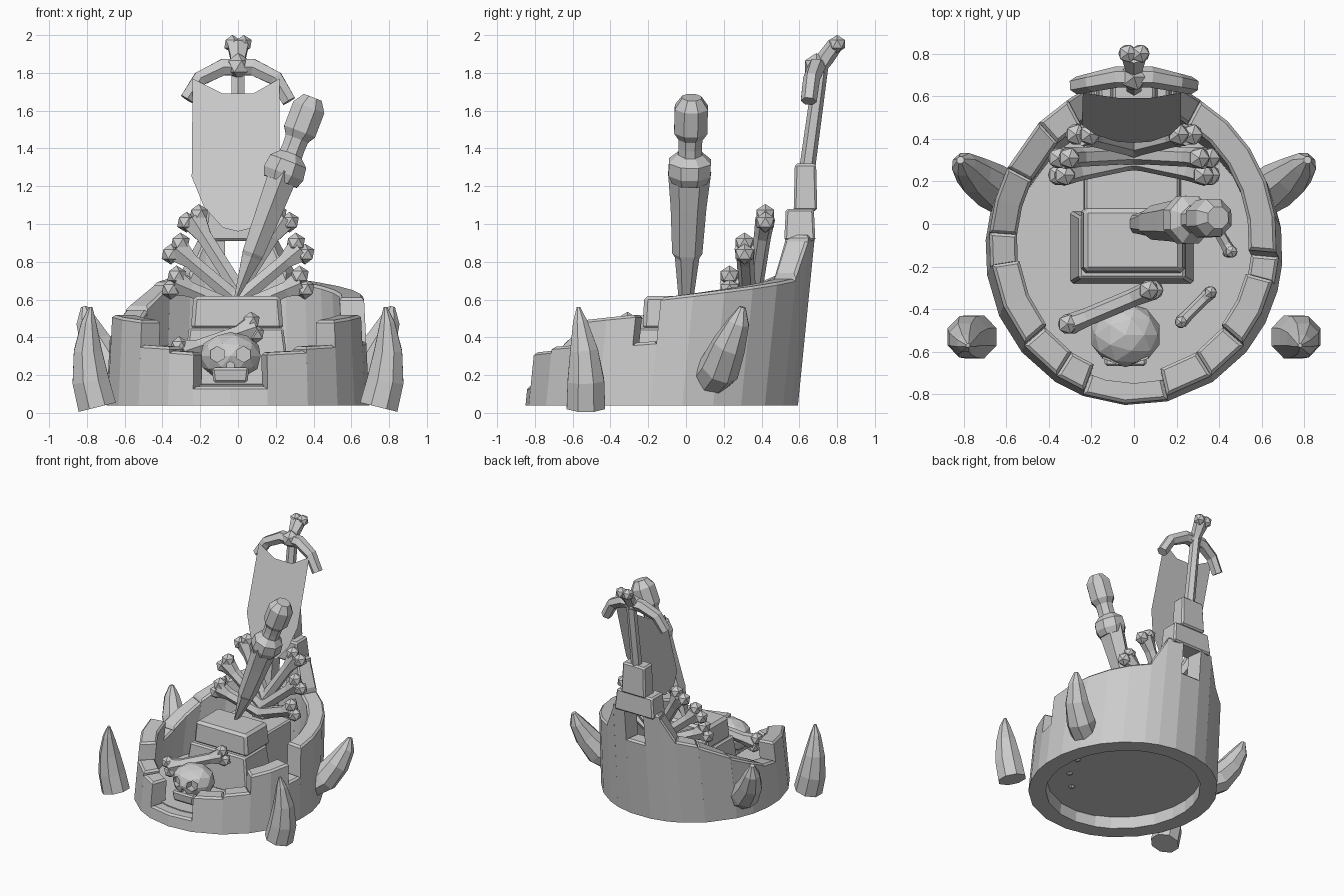
import bpy, bmesh, math
from mathutils import Vector, Matrix

cube = bpy.data.objects.get("Cube")
if cube:
    bpy.data.objects.remove(cube, do_unlink=True)

stone = bpy.data.materials.new("plain grey")
stone.use_nodes = True
stone.diffuse_color = (0.6, 0.6, 0.6, 1)
stone.node_tree.nodes["Principled BSDF"].inputs["Base Color"].default_value = (0.6, 0.6, 0.6, 1)


def finish(name, bm, bevel=0, fix=True):
    """Turn a bmesh into a flat shaded object."""
    if fix:
        bmesh.ops.recalc_face_normals(bm, faces=bm.faces[:])
    me = bpy.data.meshes.new(name)
    bm.to_mesh(me)
    bm.free()
    me.materials.append(stone)
    ob = bpy.data.objects.new(name, me)
    bpy.context.collection.objects.link(ob)
    if bevel:
        mod = ob.modifiers.new("worn edges", "BEVEL")
        mod.width = bevel
        mod.segments = 1
        mod.limit_method = "ANGLE"
        mod.angle_limit = math.radians(40)
    return ob


def frame(t):
    u = Vector((0, 1, 0)).cross(t).normalized()
    return u, t.cross(u)


def loft(bm, path, radii, sides=6):
    """Sweep a polygon along a path; a radius may be a (u, v) pair."""
    pts = [Vector(p) for p in path]
    rings = []
    for i, p in enumerate(pts):
        t = (pts[min(i + 1, len(pts) - 1)] - pts[max(i - 1, 0)]).normalized()
        u, v = frame(t)
        r = radii[i]
        ru, rv = r if isinstance(r, tuple) else (r, r)
        angles = [math.tau * (k + 0.5) / sides for k in range(sides)]
        rings.append([bm.verts.new(p + u * (ru * math.cos(a)) + v * (rv * math.sin(a))) for a in angles])
    for a, b in zip(rings, rings[1:]):
        for k in range(sides):
            n = (k + 1) % sides
            bm.faces.new((a[k], a[n], b[n], b[k]))
    bm.faces.new(rings[0])
    bm.faces.new(rings[-1])


def knob(bm, p, r, subdiv=1, scale=(1, 1, 1)):
    mat = Matrix.Translation(p) @ Matrix.Diagonal((*scale, 1))
    bmesh.ops.create_icosphere(bm, subdivisions=subdiv, radius=r, matrix=mat)


def bone(name, p, q, r):
    """Shaft with a pair of knuckles at each end."""
    p, q = Vector(p), Vector(q)
    bm = bmesh.new()
    loft(bm, [p.lerp(q, f) for f in (0, 0.22, 0.78, 1)],
         [(r * 1.7, r * 1.1), r * 0.95, r * 0.95, (r * 1.7, r * 1.1)])
    u = frame((q - p).normalized())[0]
    for end in (p, q):
        for s in (-1, 1):
            knob(bm, end + u * (s * r * 0.8), r * 1.15)
    finish(name, bm)


def box(name, lo, hi, taper=1.0, bevel=0.012):
    bm = bmesh.new()
    lo, hi = Vector(lo), Vector(hi)
    bmesh.ops.create_cube(bm, size=1)
    for v in bm.verts:
        if v.co.z > 0:
            v.co.x *= taper
            v.co.y *= taper
        v.co = (lo + hi) / 2 + Matrix.Diagonal(hi - lo) @ v.co
    finish(name, bm, bevel)


def ring_point(deg, z, inset):
    """Point on the oval wall, angle counted from the front towards +x."""
    a = math.radians(deg)
    return Vector(((0.70 - 0.05 * z - inset) * math.sin(a),
                   -0.13 + 0.1 * z - (0.725 - inset) * math.cos(a), z))


def wall(name, a0, a1, z0, z1, bottom=0.04, thick=0.13):
    """Curved stretch of wall, chamfered along its top only."""
    n = max(1, round(abs(a1 - a0) / 14))
    bm = bmesh.new()
    rows = []
    for i in range(n + 1):
        f = i / n
        d, z = a0 + (a1 - a0) * f, z0 + (z1 - z0) * f
        rows.append([bm.verts.new(ring_point(d, h, s)) for h, s in
                     ((bottom, 0), (z, 0), (z, thick), (bottom, thick))])
    for a, b in zip(rows, rows[1:]):
        for k in range(4):
            m = (k + 1) % 4
            bm.faces.new((a[k], a[m], b[m], b[k]))
    bm.faces.new(rows[0])
    bm.faces.new(rows[-1])
    bmesh.ops.recalc_face_normals(bm, faces=bm.faces[:])
    top = [e for e in bm.edges if min(v.co.z for v in e.verts) > bottom + 0.01
           and e.calc_face_angle() > 0.7]
    bmesh.ops.bevel(bm, geom=top, offset=0.014, segments=1, affect="EDGES")
    finish(name, bm)


# Oval wall with uneven battlements and an opening at the front
left_rear = ((75, 85, 0.37, 0.38), (85, 152, 0.61, 0.71))
right_rear = ((81, 94, 0.37, 0.40), (94, 118, 0.41, 0.55), (118, 138, 0.56, 0.68), (138, 152, 0.69, 0.73))
for side, s, start, edge, rear in (("left", 1, 13, 75, left_rear), ("right", -1, 20, 81, right_rear)):
    stretches = ((start, 32, 0.32, 0.33), (32, 49, 0.35, 0.36), (49, edge, 0.49, 0.52)) + rear + (
        (152, 161, 0.74, 0.92), (161, 172.5, 0.94, 0.95))
    for i, (a0, a1, z0, z1) in enumerate(stretches):
        wall(f"{side}_wall_{i + 1}", s * a0, s * a1, z0, z1)
wall("front_sill", -20, 13, 0.14, 0.14)
wall("window_sill", 172.5, 187.5, 0.68, 0.68)
box("window_lintel", (-0.18, 0.52, 0.91), (0.18, 0.685, 1.08), 0.9)
box("tower_top", (-0.11, 0.57, 1.07), (0.11, 0.695, 1.32), 0.9)

# Floor plate raised inside the wall
bm = bmesh.new()
bmesh.ops.create_cone(bm, cap_ends=True, segments=28, radius1=1, radius2=1, depth=1,
                      matrix=Matrix.Translation((0, -0.12, 0.14)) @ Matrix.Diagonal((0.60, 0.63, 0.015, 1)))
finish("floor", bm)

# Stone seat
box("seat_base", (-0.30, -0.28, 0.14), (0.28, 0.06, 0.45), 0.86)
box("seat_slab", (-0.25, -0.23, 0.44), (0.24, 0.08, 0.62), 0.94, 0.02)
box("seat_rear_block", (-0.24, 0.05, 0.14), (0.22, 0.40, 0.52), 0.97)

# Fan of bones behind the seat
for side, s in (("left", 1), ("right", -1)):
    for i, (x, y, z) in enumerate(((0.24, 0.42, 1.03), (0.33, 0.31, 0.87), (0.34, 0.23, 0.69))):
        bone(f"{side}_fan_bone_{i + 1}", (-0.04 * s, 0.35 - 0.02 * i, 0.59 - 0.03 * i), (s * x, y, z), 0.048)

# Loose bones
bone("large_loose_bone", (-0.30, -0.47, 0.32), (0.08, -0.31, 0.45), 0.045)
bone("floor_bone", (0.22, -0.46, 0.17), (0.36, -0.32, 0.17), 0.028)
bone("side_bone", (0.36, 0.03, 0.20), (0.45, -0.13, 0.17), 0.028)

# Skull with sunken eyes and nose
bm = bmesh.new()
knob(bm, (-0.04, -0.52, 0.30), 0.16, 2, (1.05, 0.95, 0.8))
skull = finish("skull", bm)
bm = bmesh.new()
for x, z, r in ((-0.11, 0.31, 0.042), (0.03, 0.31, 0.042), (-0.04, 0.25, 0.022)):
    bmesh.ops.create_cone(bm, cap_ends=True, segments=6, radius1=r, radius2=r, depth=0.12,
                          matrix=Matrix.Translation((x, -0.66, z)) @ Matrix.Rotation(math.pi / 2, 4, "X"))
cutter = finish("socket_cutter", bm)
cutter.hide_render = True
mod = skull.modifiers.new("sockets", "BOOLEAN")
mod.operation = "DIFFERENCE"
mod.solver = "EXACT"
mod.object = cutter
bpy.context.view_layer.objects.active = skull
bpy.ops.object.modifier_apply(modifier=mod.name)
bpy.data.objects.remove(cutter, do_unlink=True)
box("skull_jaw", (-0.13, -0.66, 0.16), (0.05, -0.48, 0.24), 1.1)

# Upright sword planted in the seat
tip, top = Vector((-0.01, 0.0, 0.61)), Vector((0.395, 0.03, 1.67))


def sword_part(name, fractions, radii, sides):
    bm = bmesh.new()
    loft(bm, [tip.lerp(top, f) for f in fractions], radii, sides)
    finish(name, bm)


sword_part("sword_blade", (0, 0.2, 0.22, 0.45, 0.63),
           [(0.012, 0.04), (0.06, 0.065), (0.065, 0.08), (0.08, 0.095), (0.09, 0.115)], 6)
sword_part("sword_guard", (0.58, 0.62, 0.68, 0.72), [0.10, 0.12, (0.11, 0.12), (0.06, 0.07)], 8)
sword_part("sword_grip", (0.68, 0.75, 0.83), [0.07, 0.066, 0.07], 8)
sword_part("sword_pommel", (0.79, 0.83, 0.95, 1.0), [0.065, 0.095, 0.095, 0.055], 8)

# Tusks: two standing in front, two growing out of the wall
for side, s in (("left", 1), ("right", -1)):
    bm = bmesh.new()
    loft(bm, [(s * 0.745, -0.53, 0.03), (s * 0.78, -0.53, 0.17), (s * 0.795, -0.54, 0.33),
              (s * 0.79, -0.56, 0.48), (s * 0.78, -0.57, 0.56)], [0.11, 0.105, 0.08, 0.042, 0.01], 8)
    finish(side + "_front_tusk", bm)
    bm = bmesh.new()
    loft(bm, [(s * 0.57, 0.12, 0.18), (s * 0.67, 0.18, 0.24), (s * 0.75, 0.23, 0.36),
              (s * 0.80, 0.28, 0.48), (s * 0.815, 0.30, 0.56)], [0.105, 0.11, 0.092, 0.06, 0.018], 8)
    finish(side + "_rear_tusk", bm)

# Banner pole ending in a bone knuckle
bm = bmesh.new()
loft(bm, [(0, 0.64, 1.28), (0, 0.715, 1.83), (0, 0.74, 1.88), (0, 0.79, 1.95)],
     [0.042, 0.038, 0.046, (0.065, 0.042)])
for s in (-1, 1):
    knob(bm, (s * 0.03, 0.80, 1.953), 0.048)
finish("banner_pole", bm)

# Arched crossbar with its lashing
bm = bmesh.new()
loft(bm, [(-0.27, 0.65, 1.66), (-0.20, 0.665, 1.77), (-0.08, 0.69, 1.83), (0.08, 0.69, 1.83),
          (0.20, 0.665, 1.77), (0.27, 0.65, 1.65)], [0.042, 0.045, 0.05, 0.05, 0.045, 0.042])
finish("banner_crossbar", bm)
bm = bmesh.new()
knob(bm, (0, 0.69, 1.835), 0.07)
finish("crossbar_lashing", bm)

# Cloth hanging forward on a slant
outline = ((-0.24, 1.77), (-0.245, 1.25), (-0.18, 1.09), (-0.08, 0.98), (0, 0.96), (0.08, 0.98),
           (0.17, 1.09), (0.22, 1.25), (0.22, 1.77), (0.08, 1.69), (-0.08, 1.69))
bm = bmesh.new()
bm.faces.new([bm.verts.new((x, 0.61 + (z - 1.75) * 0.29, z)) for x, z in outline])
finish("banner_cloth", bm, fix=False)
